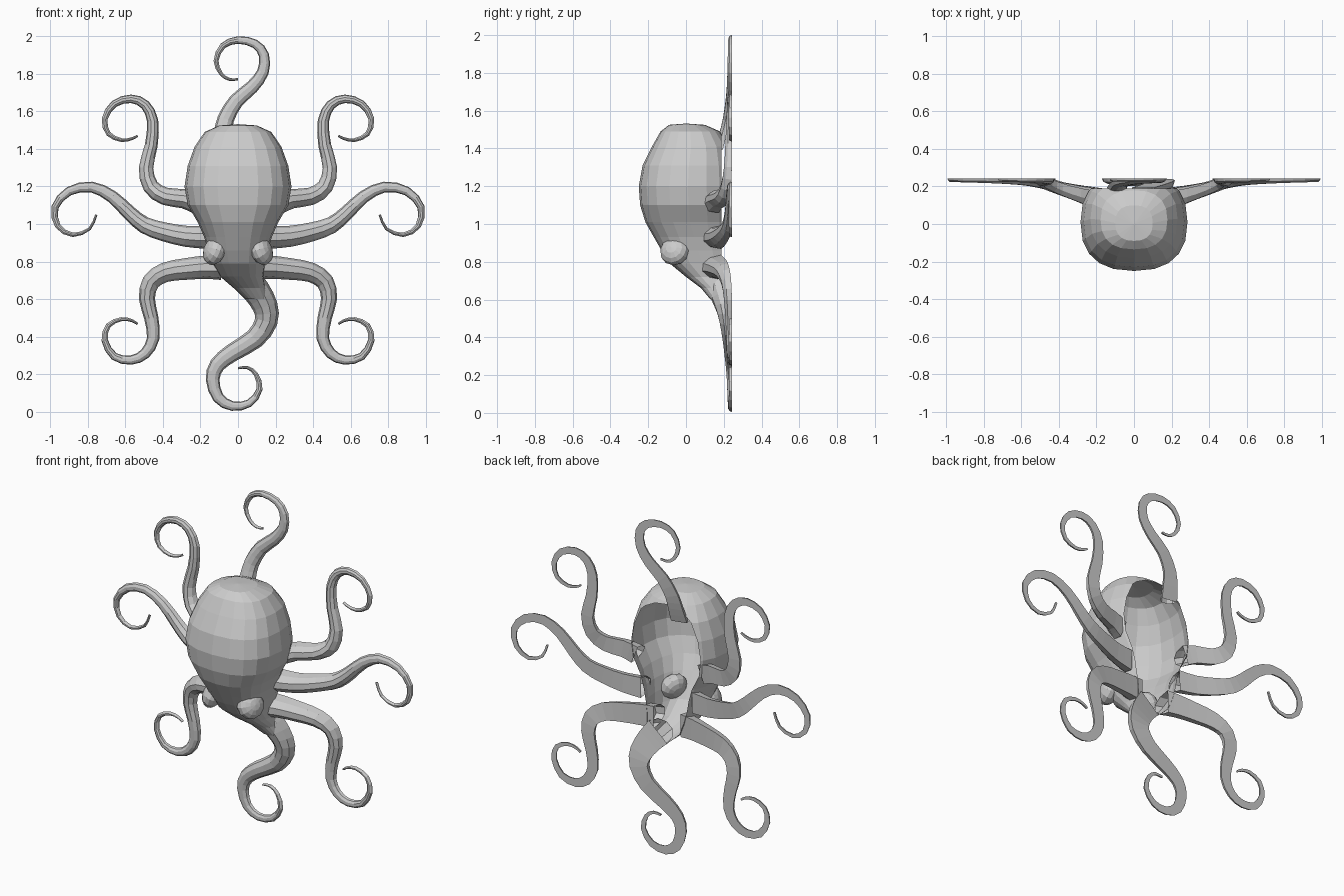
import bpy, bmesh, math
from mathutils import Vector, Matrix

if "Cube" in bpy.data.objects:
    bpy.data.objects.remove(bpy.data.objects["Cube"])


def finish(bm, name):
    bmesh.ops.recalc_face_normals(bm, faces=bm.faces)
    me = bpy.data.meshes.new(name)
    bm.to_mesh(me)
    bm.free()
    ob = bpy.data.objects.new(name, me)
    bpy.context.collection.objects.link(ob)
    return ob


def spline(pts, sub=2):
    # Catmull-Rom smoothing through the control points
    p = [pts[0] * 2 - pts[1]] + pts + [pts[-1] * 2 - pts[-2]]
    out = []
    for i in range(1, len(p) - 2):
        a, b, c, d = p[i - 1:i + 3]
        for k in range(sub):
            t = k / sub
            out.append(0.5 * (2 * b + (c - a) * t + (2 * a - 5 * b + 4 * c - d) * t * t
                              + (3 * b - a - 3 * c + d) * t ** 3))
    return out + [pts[-1]]


def arm(name, xz, back, side=1, width=.056, depth=.07):
    # Tapered arm with a domed front and flat back; 'back' = y of the first points
    ys = back + [.243] * (len(xz) - len(back))
    path = spline([Vector((x * side, y, z)) for (x, z), y in zip(xz, ys)])
    bm, rings, n = bmesh.new(), [], len(path)
    for i, p in enumerate(path):
        t = i / (n - 1)
        tan = path[min(i + 1, n - 1)] - path[max(i - 1, 0)]
        across = Vector((tan.z, 0, -tan.x)).normalized()
        r = .006 + width * (1 - t) ** 1.3
        d = .014 + .012 * (1 - t) + depth * (1 - t) ** 3.5
        ring = []
        for k in range(6):
            a = math.pi * k / 5
            ring.append(bm.verts.new(p + across * r * math.cos(a)
                                     - Vector((0, d * math.sin(a), 0))))
        rings.append(ring)
    for a, b in zip(rings, rings[1:]):
        for k in range(6):
            j = (k + 1) % 6
            bm.faces.new((a[k], a[j], b[j], b[k]))
    bm.faces.new(rings[-1])
    return finish(bm, name)


# Head: stacked rounded sections, open at the back
sections = [  # z, half width, front y, back y, x shift
    (1.525, .10, -.09, .10, 0), (1.49, .178, -.135, .18, 0), (1.41, .232, -.18, .235, 0),
    (1.31, .268, -.23, .26, 0), (1.20, .285, -.25, .27, 0), (1.10, .268, -.243, .27, 0),
    (1.01, .215, -.215, .26, 0), (.93, .18, -.17, .26, 0), (.86, .16, -.13, .26, 0),
    (.79, .14, -.085, .26, .005), (.72, .115, .0, .26, .02), (.66, .085, .08, .26, .06),
    (.60, .06, .13, .26, .10)]
N = 20
bm = bmesh.new()
rings = []
for z, w, yf, yb, xs in sections:
    ring = []
    for k in range(N):
        a = 2 * math.pi * k / N
        c, s = math.cos(a), math.sin(a)
        x = math.copysign(abs(c) ** .82, c) * w + xs
        y = (yf + yb) / 2 + math.copysign(abs(s) ** .82, s) * (yb - yf) / 2
        ring.append(bm.verts.new((x, y, z)))
    rings.append(ring)
for a, b in zip(rings, rings[1:]):
    for k in range(N):
        j = (k + 1) % N
        bm.faces.new((a[k], a[j], b[j], b[k]))
top = bm.verts.new((0, 0, 1.532))
for k in range(N):
    bm.faces.new((rings[0][k], rings[0][(k + 1) % N], top))
bmesh.ops.bisect_plane(bm, geom=bm.verts[:] + bm.edges[:] + bm.faces[:],
                       plane_co=(0, .188, 0), plane_no=(0, 1, 0), clear_outer=True)
finish(bm, "head")

# Side arms, mirrored left and right
upper = [(.22, 1.11), (.29, 1.135), (.39, 1.148), (.465, 1.20), (.49, 1.30), (.462, 1.42),
         (.455, 1.55), (.495, 1.635), (.57, 1.667), (.66, 1.64), (.71, 1.56), (.69, 1.48),
         (.62, 1.447), (.565, 1.455), (.535, 1.47)]
middle = [(.17, .93), (.28, .935), (.40, .96), (.50, .995), (.58, 1.06), (.67, 1.145),
          (.78, 1.197), (.90, 1.175), (.975, 1.09), (.96, .99), (.88, .942), (.79, .975),
          (.755, 1.05)]
lower = [(.09, .77), (.17, .77), (.28, .76), (.39, .742), (.465, .69), (.485, .60), (.462, .50),
         (.452, .39), (.495, .31), (.57, .275), (.66, .295), (.71, .38), (.69, .46),
         (.62, .493), (.565, .485), (.535, .467)]
for side, label in ((-1, "left"), (1, "right")):
    arm(label + "_upper_arm", upper, [.175, .19, .215, .235], side, .05)
    arm(label + "_middle_arm", middle, [.185, .20, .222, .238], side, .056)
    arm(label + "_lower_arm", lower, [.18, .19, .205, .222, .238], side, .062, .09)

# Centre arms
arm("bottom_arm", [(.05, .70), (.10, .64), (.145, .56), (.15, .48), (.09, .39), (-.03, .315),
                   (-.11, .25), (-.135, .17), (-.105, .075), (-.03, .03), (.06, .045),
                   (.115, .12), (.095, .20), (.05, .235), (0, .232)],
    [.195, .21, .228, .238], 1, .075, .09)
arm("top_arm", [(-.09, 1.40), (-.08, 1.48), (-.065, 1.56), (-.01, 1.655), (.075, 1.73), (.133, 1.81),
                (.138, 1.90), (.09, 1.96), (0, 1.98), (-.08, 1.95), (-.117, 1.87),
                (-.09, 1.80), (-.045, 1.77), (0, 1.772)],
    [.195, .215, .23, .24], 1, .048, .02)

# Eyes: flattened balls turned outward
for side, label in ((-1, "left"), (1, "right")):
    bm = bmesh.new()
    bmesh.ops.create_uvsphere(bm, u_segments=12, v_segments=8, radius=1)
    axis = Vector((.85 * side, -.35, .35))
    turn = axis.to_track_quat('Z', 'Y').to_matrix().to_4x4()
    place = Matrix.Translation((.125 * side, -.06, .858))
    bm.transform(place @ turn @ Matrix.Diagonal((.08, .08, .055, 1)))
    finish(bm, label + "_eye")
